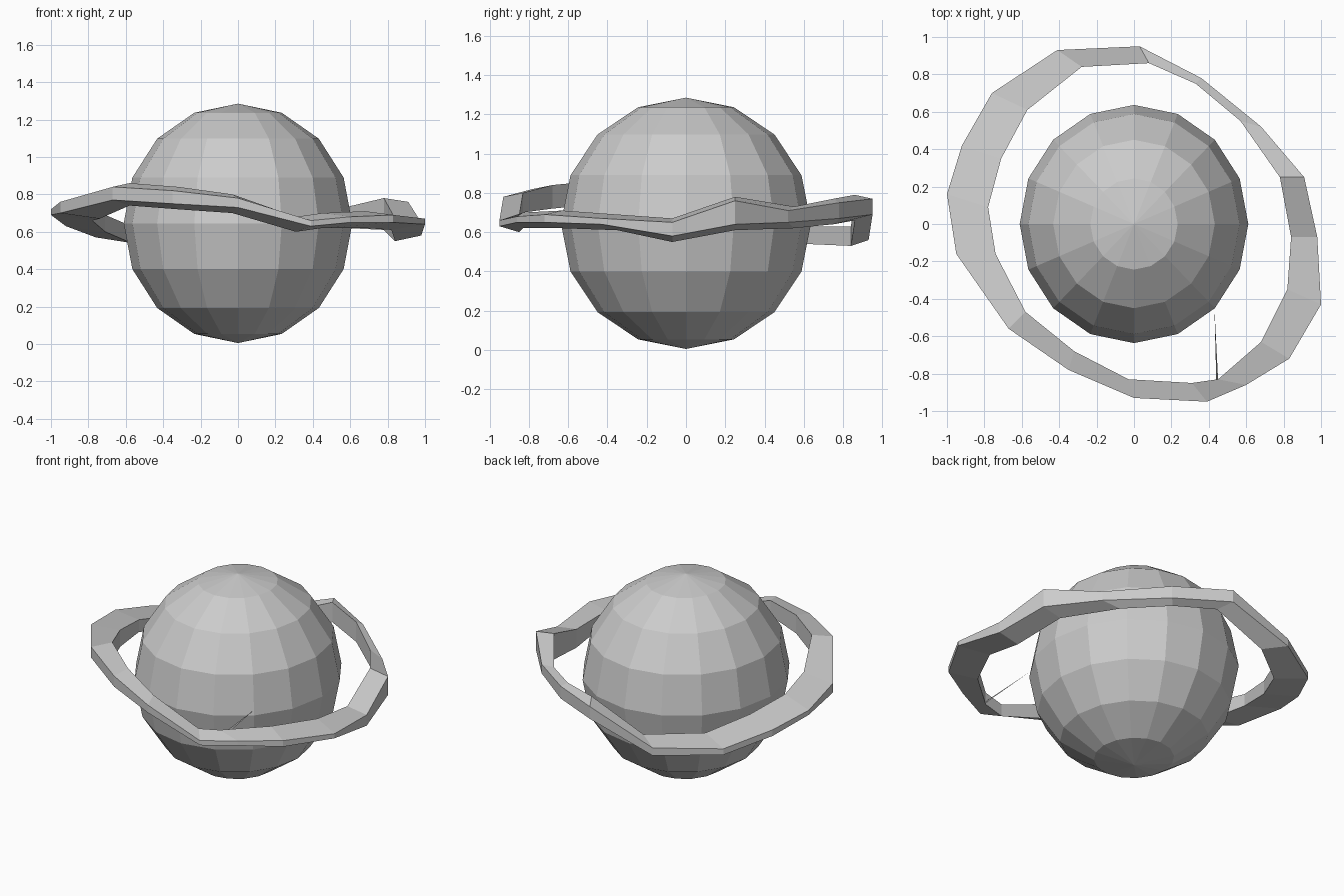
import bpy, bmesh
from mathutils import Matrix, Vector

if "Cube" in bpy.data.objects:
    bpy.data.objects.remove(bpy.data.objects["Cube"], do_unlink=True)

# Single flat grey
grey = bpy.data.materials.new("light_grey")
grey.use_nodes = True
shade = (0.6, 0.6, 0.6, 1)
grey.diffuse_color = shade
grey.node_tree.nodes["Principled BSDF"].inputs["Base Color"].default_value = shade


def finish(bm, name):
    """Turn the bmesh into a flat-shaded object with the grey material."""
    bmesh.ops.recalc_face_normals(bm, faces=bm.faces)
    mesh = bpy.data.meshes.new(name)
    bm.to_mesh(mesh)
    bm.free()
    mesh.materials.append(grey)
    obj = bpy.data.objects.new(name, mesh)
    bpy.context.collection.objects.link(obj)
    return obj


# Faceted planet body
bm = bmesh.new()
bmesh.ops.create_uvsphere(bm, u_segments=16, v_segments=8, radius=0.64)
bmesh.ops.scale(bm, vec=Vector((0.955, 0.995, 1)), verts=bm.verts)
bmesh.ops.translate(bm, vec=Vector((0, 0, 0.645)), verts=bm.verts)
finish(bm, "planet_body")

# Crooked ring: outer xy, inner xy, low z, high z at each station
stations = [
    ((0.03, 0.95), (0.08, 0.86), 0.66, 0.79),
    ((0.36, 0.78), (0.33, 0.75), 0.64, 0.77),
    ((0.68, 0.52), (0.57, 0.55), 0.62, 0.73),
    ((0.91, 0.25), (0.78, 0.25), 0.61, 0.78),
    ((0.98, -0.07), (0.84, -0.07), 0.55, 0.67),
    ((1.0, -0.43), (0.82, -0.35), 0.61, 0.69),
    ((0.83, -0.72), (0.68, -0.63), 0.62, 0.71),
    ((0.6, -0.86), (0.45, -0.83), 0.62, 0.7),
    ((0.39, -0.95), (0.31, -0.85), 0.6, 0.68),
    ((0, -0.93), (-0.03, -0.83), 0.7, 0.8),
    ((-0.35, -0.78), (-0.32, -0.68), 0.72, 0.84),
    ((-0.67, -0.56), (-0.58, -0.47), 0.74, 0.86),
    ((-0.95, -0.16), (-0.74, -0.16), 0.67, 0.78),
    ((-1, 0.16), (-0.78, 0.09), 0.66, 0.74),
    ((-0.92, 0.42), (-0.71, 0.35), 0.6, 0.69),
    ((-0.76, 0.7), (-0.57, 0.61), 0.54, 0.63),
    ((-0.41, 0.93), (-0.28, 0.84), 0.53, 0.63),
]
bm = bmesh.new()
loops = []
for outer, inner, low, high in stations:
    section = [(*outer, high - 0.02), (*outer, low + 0.03), (*inner, low), (*inner, high)]
    loops.append([bm.verts.new(point) for point in section])
for index, here in enumerate(loops):
    there = loops[(index + 1) % len(loops)]
    for k in range(4):
        n = (k + 1) % 4
        bm.faces.new((here[k], here[n], there[n], there[k]))
finish(bm, "planet_ring")

# Hair-thin sliver reaching from the ring to the body
bm = bmesh.new()
bm.faces.new([bm.verts.new(p) for p in ((0.43, -0.45, 0.68), (0.45, -0.84, 0.63), (0.44, -0.84, 0.65))])
finish(bm, "ring_sliver")
